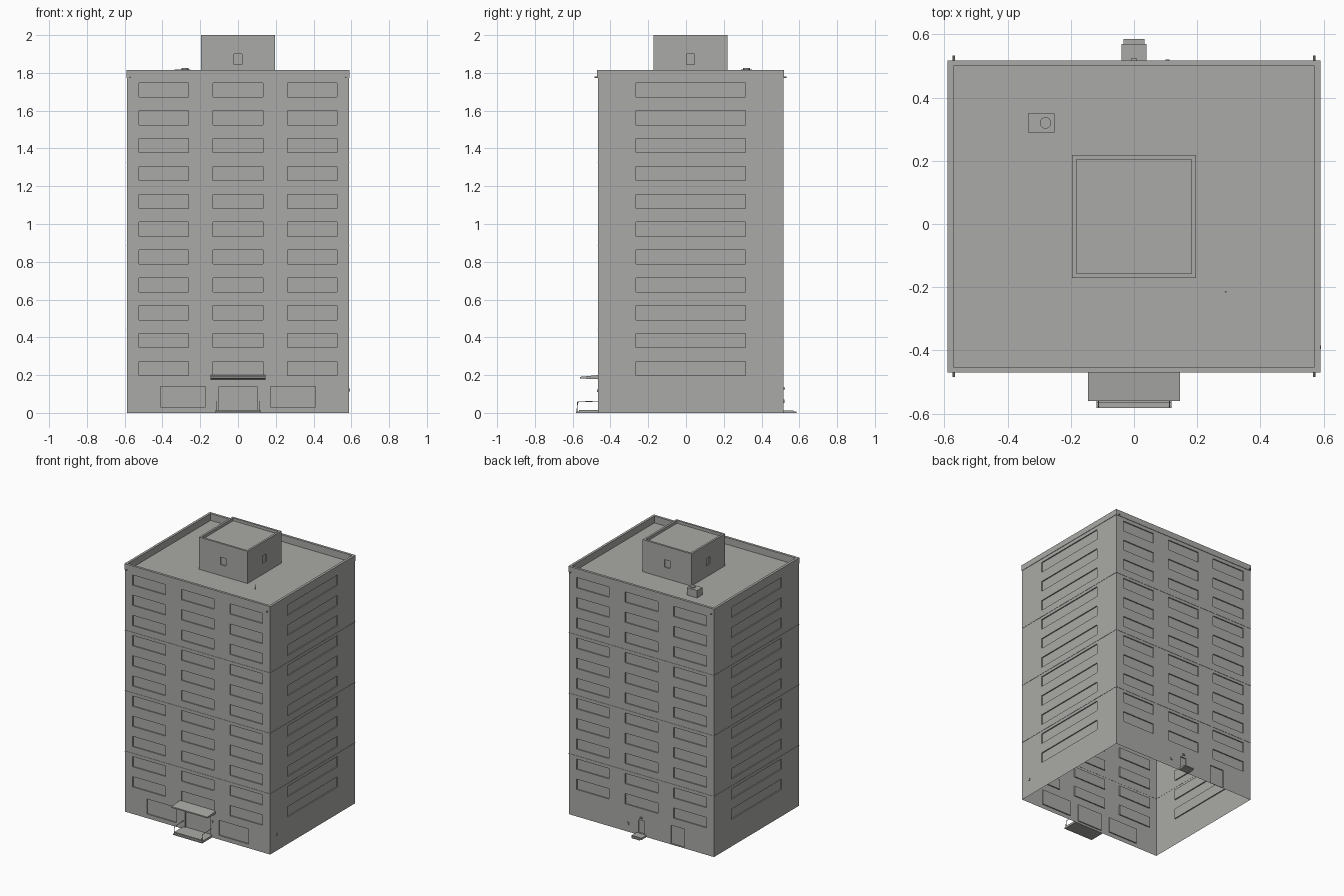
import bpy, bmesh, math
from mathutils import Vector

cube = bpy.data.objects.get("Cube")
if cube:
    bpy.data.objects.remove(cube, do_unlink=True)

concrete = bpy.data.materials.new("concrete grey")
concrete.use_nodes = True
GREY = (0.4, 0.4, 0.385, 1)
concrete.diffuse_color = GREY
concrete.node_tree.nodes["Principled BSDF"].inputs["Base Color"].default_value = GREY

# Main dimensions
HX, Y0, Y1 = 0.587, -0.467, 0.515
YC, HY = (Y0 + Y1) / 2, (Y1 - Y0) / 2
ROOF, TOP, FLOOR = 1.765, 1.815, 0.1475
DEPTH = 0.008
UP = Vector((0, 0, 1))


def finish(name, bm):
    mesh = bpy.data.meshes.new(name)
    bm.to_mesh(mesh)
    bm.free()
    obj = bpy.data.objects.new(name, mesh)
    mesh.materials.append(concrete)
    bpy.context.collection.objects.link(obj)
    return obj


def box(name, x0, x1, y0, y1, z0, z1):
    bm = bmesh.new()
    bmesh.ops.create_cube(bm, size=1)
    for v in bm.verts:
        v.co = ((x0 + x1) / 2 + v.co.x * (x1 - x0),
                (y0 + y1) / 2 + v.co.y * (y1 - y0),
                (z0 + z1) / 2 + v.co.z * (z1 - z0))
    return finish(name, bm)


def rod(name, a, b, radius, sides=8):
    a, b = Vector(a), Vector(b)
    bm = bmesh.new()
    bmesh.ops.create_cone(bm, cap_ends=True, segments=sides, radius1=radius,
                          radius2=radius, depth=(b - a).length)
    turn = (b - a).to_track_quat('Z', 'Y').to_matrix()
    for v in bm.verts:
        v.co = turn @ v.co + (a + b) / 2
    return finish(name, bm)


def recessed_wall(name, centre, normal, half, z0, z1, openings):
    """Sheet wall with shallow recesses; openings are (u0, u1, z0, z1)."""
    normal = Vector(normal)
    along = UP.cross(normal)
    us = sorted({-half, half} | {u for o in openings for u in o[:2]})
    zs = sorted({z0, z1} | {z for o in openings for z in o[2:]})
    bm = bmesh.new()

    def quad(*corners):
        bm.faces.new([bm.verts.new(Vector(centre) + along * u + UP * z - normal * d)
                      for u, z, d in corners])

    def depth(i, j):
        if not (0 <= i < len(us) - 1 and 0 <= j < len(zs) - 1):
            return 0
        u, z = (us[i] + us[i + 1]) / 2, (zs[j] + zs[j + 1]) / 2
        return DEPTH if any(o[0] < u < o[1] and o[2] < z < o[3] for o in openings) else 0

    for i in range(len(us) - 1):
        for j in range(len(zs) - 1):
            a, b, c, e = us[i], us[i + 1], zs[j], zs[j + 1]
            d = depth(i, j)
            quad((a, c, d), (b, c, d), (b, e, d), (a, e, d))
            if d:
                # Jambs, sill and head where the recess meets the wall plane
                for di, dj, p, q in ((-1, 0, (a, c), (a, e)), (1, 0, (b, e), (b, c)),
                                     (0, -1, (b, c), (a, c)), (0, 1, (a, e), (b, e))):
                    if not depth(i + di, j + dj):
                        quad((*p, 0), (*p, d), (*q, d), (*q, 0))
    bmesh.ops.remove_doubles(bm, verts=bm.verts, dist=1e-5)
    return finish(name, bm)


def ring(name, x, y0, y1, thick, z0, z1):
    """Rectangular frame with a hollow centre."""
    bm = bmesh.new()
    loops = []
    for inset, z in ((0, z0), (0, z1), (thick, z1), (thick, z0)):
        a, b, c = x - inset, y0 + inset, y1 - inset
        loops.append([bm.verts.new((u, v, z)) for u, v in ((-a, b), (a, b), (a, c), (-a, c))])
    for k in range(4):
        for i in range(4):
            p, q, j = loops[k], loops[(k + 1) % 4], (i + 1) % 4
            bm.faces.new((p[i], p[j], q[j], q[i]))
    return finish(name, bm)


# Window layout: upper floors repeat, ground floor differs
def rows(columns):
    return [(a, b, k * FLOOR + 0.05, k * FLOOR + 0.125)
            for k in range(1, 12) for a, b in columns]


triple = rows([(c - 0.132, c + 0.132) for c in (-0.393, 0, 0.393)])
wide = rows([(-0.29, 0.29)])
front_openings = triple + [(-0.41, -0.172, 0.03, 0.14), (0.172, 0.41, 0.03, 0.14),
                           (-0.1, 0.1, 0.015, 0.14)]
back_openings = triple + [(-0.025, 0.025, 0.015, 0.11), (0.238, 0.35, 0.005, 0.14)]

# Tower walls, open underneath
recessed_wall("front_wall", (0, Y0, 0), (0, -1, 0), HX, 0, TOP, front_openings)
recessed_wall("back_wall", (0, Y1, 0), (0, 1, 0), HX, 0, TOP, back_openings)
for side, label in ((1, "left"), (-1, "right")):
    recessed_wall(label + "_wall", (side * HX, YC, 0), (side, 0, 0), HY, 0, TOP, wide)

# Roof slab, parapet and thin floor bands
box("roof", -HX + 0.002, HX - 0.002, Y0 + 0.002, Y1 - 0.002, ROOF - 0.005, ROOF)
ring("parapet", HX + 0.003, Y0 - 0.003, Y1 + 0.003, 0.018, ROOF + 0.008, TOP)
ring("parapet_lining", HX - 0.001, Y0 + 0.001, Y1 - 0.001, 0.014, ROOF, TOP - 0.001)
for k in (3, 6, 9):
    z = k * FLOOR
    ring("floor_band", HX + 0.002, Y0 - 0.002, Y1 + 0.002, 0.003, z - 0.002, z + 0.002)

# Roof drain spouts at the corners
for x in (-0.57, 0.57):
    rod("front_spout", (x, Y0 + 0.01, 1.776), (x, Y0 - 0.018, 1.776), 0.004)
    rod("back_spout", (x, Y1 - 0.01, 1.776), (x, Y1 + 0.018, 1.776), 0.004)

# Penthouse with a vent on each side
PX, PY = 0.197, 0.195
vent = [(-0.022, 0.022, 1.845, 1.9)]
for nx, ny in ((1, 0), (-1, 0), (0, 1), (0, -1)):
    recessed_wall("penthouse_wall", (nx * PX, YC + ny * PY, 0), (nx, ny, 0),
                  PY if nx else PX, ROOF, 2, vent)
box("penthouse_roof", -PX + 0.002, PX - 0.002, YC - PY + 0.002, YC + PY - 0.002, 1.975, 1.98)
ring("penthouse_rim", PX, YC - PY, YC + PY, 0.015, 1.98, 2)

# Rooftop cooling unit and vent pipe
box("cooling_unit", -0.335, -0.252, 0.29, 0.35, ROOF, 1.819)
rod("cooling_fan", (-0.28, 0.32, 1.815), (-0.28, 0.32, 1.827), 0.018, 20)
rod("vent_pipe", (0.29, -0.215, ROOF), (0.29, -0.215, 1.8), 0.003)

# Entrance canopy: slab with a sloping top
canopy = box("entrance_canopy", -0.145, 0.145, -0.56, Y0, 0.178, 0.2)
for v in canopy.data.vertices:
    if v.co.y < -0.5:
        v.co.z = 0.191 if v.co.z > 0.19 else 0.182

# Entrance steps and handrails
box("entrance_landing", -0.118, 0.118, -0.567, Y0, 0, 0.015)
box("entrance_step", -0.118, 0.118, -0.583, -0.567, 0, 0.008)
for x in (-0.112, 0.112):
    rod("rail_post", (x, -0.578, 0), (x, -0.574, 0.058), 0.002)
    rod("handrail", (x, -0.574, 0.058), (x, Y0, 0.062), 0.002)

# Back step, wall lamps and meter box
box("back_landing", -0.04, 0.04, Y1, 0.57, 0, 0.013)
box("back_step", -0.033, 0.033, 0.57, 0.585, 0, 0.007)
box("back_lamp", -0.008, 0.008, Y1, Y1 + 0.01, 0.125, 0.135)
box("meter_box", 0.1, 0.112, Y1, Y1 + 0.006, 0.052, 0.07)
box("side_lamp", HX, HX + 0.005, -0.396, -0.384, 0.114, 0.128)
box("door_lamp", 0.116, 0.126, Y0 - 0.005, Y0, 0.11, 0.124)
